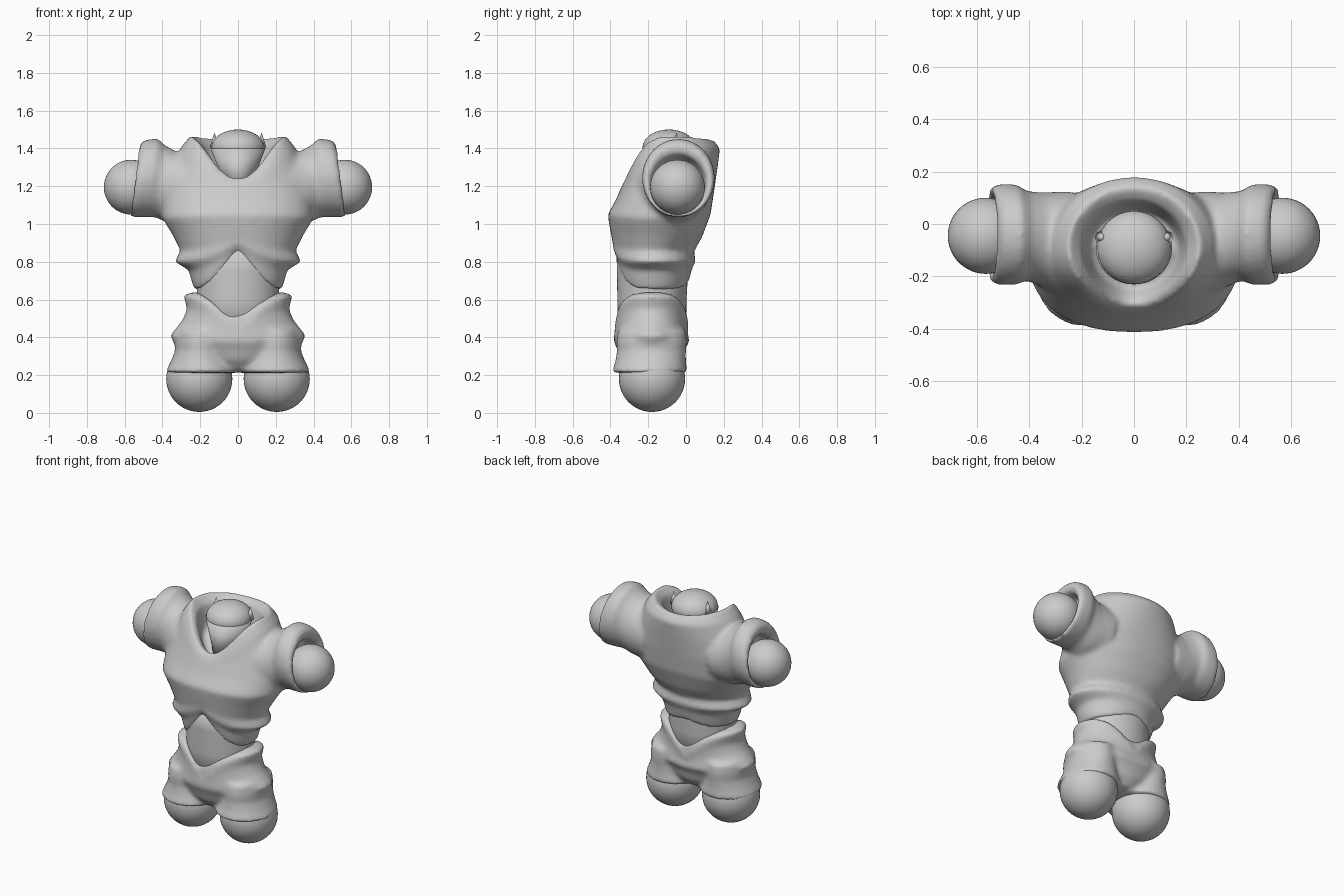
import bpy, bmesh
from math import sin, cos, pi, copysign

if "Cube" in bpy.data.objects:
    bpy.data.objects.remove(bpy.data.objects["Cube"])

SEG = 64


def skin(bm, rings):
    """Bridge closed rings of points and cap both ends."""
    vs = [[bm.verts.new(p) for p in r] for r in rings]
    for a, b in zip(vs, vs[1:]):
        for i in range(SEG):
            j = (i + 1) % SEG
            bm.faces.new((a[i], a[j], b[j], b[i]))
    bm.faces.new(vs[0][::-1])
    bm.faces.new(vs[-1])


def level(front, back, rx, z, zf=None, zb=None, p=2, cx=0, point=False, n=1.0):
    """Body ring: y extents, half width, and heights at side, front, back.
    point makes the front and back dips pointed; n < 1 makes it boxier."""
    zf = z if zf is None else zf
    zb = z if zb is None else zb
    yc, ry = (front + back) / 2, (back - front) / 2
    pts = []
    for i in range(SEG):
        a = 2 * pi * i / SEG
        c, s = cos(a), sin(a)
        c, s = copysign(abs(c) ** n, c), copysign(abs(s) ** n, s)
        f = max(0, 1 - abs(c)) ** p if point else abs(s) ** p
        pts.append((cx + rx * c, yc + ry * s, z + ((zf if s < 0 else zb) - z) * f))
    return pts


def cross(side, x, yc, zc, ry, rz):
    """Sleeve ring across x, with the top leaning toward the neck."""
    pts = []
    for i in range(SEG):
        a = 2 * pi * i / SEG
        pts.append((side * (x - 0.025 * sin(a)), yc + ry * cos(a), zc + rz * sin(a)))
    return pts


def finish(name, bm, soften=0):
    bmesh.ops.recalc_face_normals(bm, faces=bm.faces)
    for f in bm.faces:
        f.smooth = True
    me = bpy.data.meshes.new(name)
    bm.to_mesh(me)
    bm.free()
    ob = bpy.data.objects.new(name, me)
    bpy.context.collection.objects.link(ob)
    if soften:
        rm = ob.modifiers.new("fuse", 'REMESH')
        rm.mode = 'VOXEL'
        rm.voxel_size = 0.011
        rm.use_smooth_shade = True
        sm = ob.modifiers.new("soften", 'SMOOTH')
        sm.factor = 0.5
        sm.iterations = soften
    return ob


def ball(name, loc, r, rz=None):
    bm = bmesh.new()
    bmesh.ops.create_uvsphere(bm, u_segments=48, v_segments=24, radius=r)
    for v in bm.verts:
        v.co.z *= (rz or r) / r
    finish(name, bm).location = loc


# Shirt: body with raised collar and hollow neck, fused with both sleeves
bm = bmesh.new()
skin(bm, [
    level(-.36, .01, .23, .65, .86, .69, 1.8, point=True),
    level(-.37, .02, .25, .71, .87, .71, 1.8, point=True),
    level(-.375, .03, .26, .755, .88, .76, 1.8, point=True),
    level(-.39, .055, .335, .80, .90, .81, 2, point=True),
    level(-.39, .04, .305, .86, .92, .85, 2, point=True),
    level(-.40, .085, .345, .94, .96, .93, n=.92),
    level(-.415, .13, .40, 1.03, 1.05, 1.05, n=.88),
    level(-.37, .15, .40, 1.14, 1.13, 1.18, n=.9),
    level(-.345, .17, .36, 1.29, 1.19, 1.32, 3),
    level(-.335, .18, .30, 1.41, 1.21, 1.40, 3),
    level(-.31, .14, .25, 1.47, 1.245, 1.45, 3),
    level(-.28, .09, .20, 1.42, 1.23, 1.42, 3),
    level(-.24, .05, .17, 1.28, 1.18, 1.28),
])
for side in (1, -1):
    skin(bm, [cross(side, *r) for r in (
        (.24, -.085, 1.18, .21, .19),
        (.35, -.06, 1.195, .18, .188),
        (.41, -.045, 1.225, .17, .19),
        (.45, -.04, 1.245, .192, .208),
        (.52, -.04, 1.24, .192, .205),
        (.55, -.04, 1.225, .178, .188),
        (.54, -.04, 1.215, .148, .155),
        (.46, -.04, 1.20, .135, .135))])
finish("shirt", bm, 18)

# Trousers: hips with a dipping waistband, fused with two short legs
bm = bmesh.new()
skin(bm, [
    level(-.372, .008, .23, .64, .44, .45, 1.7, point=True),
    level(-.378, .015, .29, .625, .43, .44, 1.7, point=True),
    level(-.38, .012, .27, .55, .41, .42, 1.7, point=True),
    level(-.38, .01, .295, .49, .40, .40, 1.7, point=True),
    level(-.385, .022, .36, .41, .38, .38),
    level(-.365, -.005, .325, .34),
    level(-.345, -.02, .22, .28),
    level(-.30, -.06, .10, .225),
])
for cx in (.195, -.195):
    skin(bm, [
        level(-.36, 0, .13, .44, cx=cx),
        level(-.37, .005, .14, .37, cx=cx),
        level(-.365, 0, .137, .33, cx=cx),
        level(-.375, 0, .162, .27, cx=cx),
        level(-.395, .008, .192, .212, cx=cx),
    ])
finish("trousers", bm, 20)

# Bare waist showing between shirt and trousers
bm = bmesh.new()
skin(bm, [level(-.36, 0, .215, .40), level(-.363, .002, .215, .60),
          level(-.366, .012, .222, .75), level(-.368, .018, .235, .90)])
finish("waist", bm)

# Neck under the head
bm = bmesh.new()
skin(bm, [level(-.23, .02, .06, 1.18), level(-.23, .045, .145, 1.40)])
finish("neck", bm)

# Joint balls and head
ball("head", (0, -.09, 1.405), .14, .095)
for side, tag in ((1, "right"), (-1, "left")):
    ball("arm_joint_" + tag, (side * .565, -.045, 1.195), .145)
    ball("leg_joint_" + tag, (side * .205, -.18, .18), .175)
    # Small points beside the head
    bm = bmesh.new()
    bmesh.ops.create_cone(bm, cap_ends=True, segments=8, radius1=.025, radius2=0, depth=.08)
    finish("head_point_" + tag, bm).location = (side * .125, -.05, 1.445)
